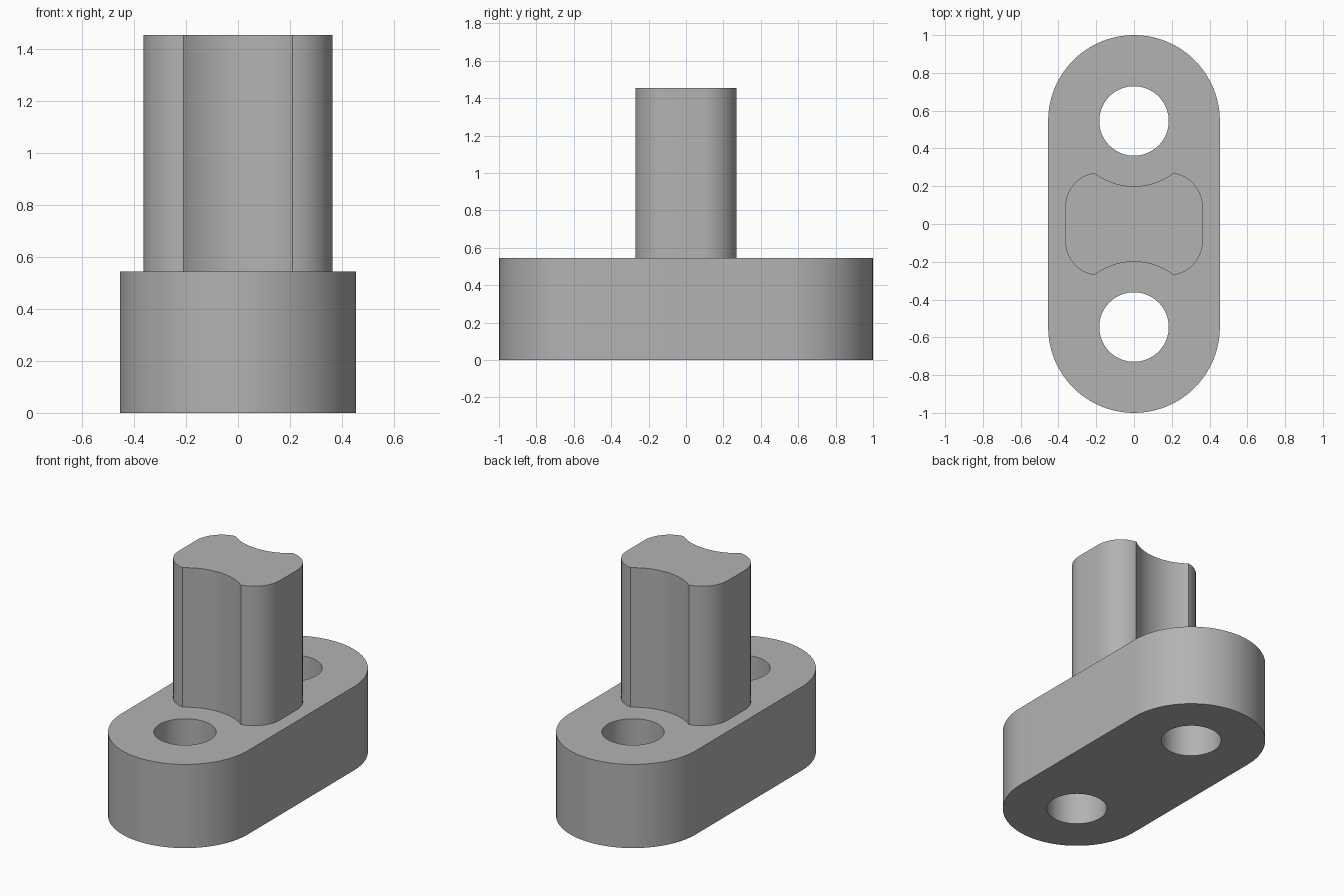
import bpy, bmesh
from math import sin, cos, pi, atan2
from mathutils import Vector

cube = bpy.data.objects.get("Cube")
if cube:
    bpy.data.objects.remove(cube, do_unlink=True)

UNIT = 1 / 11
BASE_R, BASE_H, TOP = 5 * UNIT, 6 * UNIT, 16 * UNIT
HOLE_Y, HOLE_R = 6 * UNIT, 0.184
POST_X, FILLET, NOTCH_R = 4 * UNIT, 2 * UNIT, 0.3455
NOTCH_CORNER = Vector((0.2096, 0.2707))

grey = bpy.data.materials.new("grey")
grey.use_nodes = True
grey.diffuse_color = (0.45, 0.45, 0.45, 1)
grey.node_tree.nodes["Principled BSDF"].inputs["Base Color"].default_value = grey.diffuse_color


def arc(cx, cy, r, a0, a1, n):
    return [Vector((cx + r * cos(a0 + (a1 - a0) * i / n),
                    cy + r * sin(a0 + (a1 - a0) * i / n))) for i in range(n + 1)]


def prism(name, loops, z0, z1):
    """Extrude an outline, with optional hole outlines, from z0 to z1."""
    bm = bmesh.new()
    edges = []
    for loop in loops:
        verts = [bm.verts.new((p.x, p.y, z0)) for p in loop]
        edges += [bm.edges.new((v, verts[i - 1])) for i, v in enumerate(verts)]
    bmesh.ops.triangle_fill(bm, edges=edges, use_beauty=True, use_dissolve=False)
    extruded = bmesh.ops.extrude_face_region(bm, geom=bm.faces[:], use_keep_orig=True)
    top = [g for g in extruded["geom"] if isinstance(g, bmesh.types.BMVert)]
    bmesh.ops.translate(bm, verts=top, vec=(0, 0, z1 - z0))
    bmesh.ops.recalc_face_normals(bm, faces=bm.faces[:])
    mesh = bpy.data.meshes.new(name)
    bm.to_mesh(mesh)
    bm.free()
    mesh.materials.append(grey)
    obj = bpy.data.objects.new(name, mesh)
    bpy.context.collection.objects.link(obj)
    bpy.ops.object.select_all(action="DESELECT")
    obj.select_set(True)
    bpy.context.view_layer.objects.active = obj
    bpy.ops.object.shade_smooth_by_angle(angle=pi / 6)
    return obj


# Rounded base plate with two through holes
slot = arc(0, HOLE_Y, BASE_R, 0, pi, 48) + arc(0, -HOLE_Y, BASE_R, pi, 2 * pi, 48)
holes = [arc(0, s * HOLE_Y, HOLE_R, 0, 2 * pi, 64)[:-1] for s in (1, -1)]
prism("base_plate", [slot] + holes, 0, BASE_H)

# Post with rounded corners and a hollow around each hole
cx, cy = POST_X - FILLET, UNIT
end = atan2(NOTCH_CORNER.y - cy, NOTCH_CORNER.x - cx)
corner = arc(cx, cy, FILLET, 0, end, 16)
a = atan2(NOTCH_CORNER.y - HOLE_Y, NOTCH_CORNER.x)
hollow = arc(0, HOLE_Y, NOTCH_R, a, -pi - a, 24)[1:-1]
mirrored = [Vector((-p.x, p.y)) for p in reversed(corner)]
half = corner + hollow + mirrored
prism("post", [half + [-p for p in half]], BASE_H, TOP)
